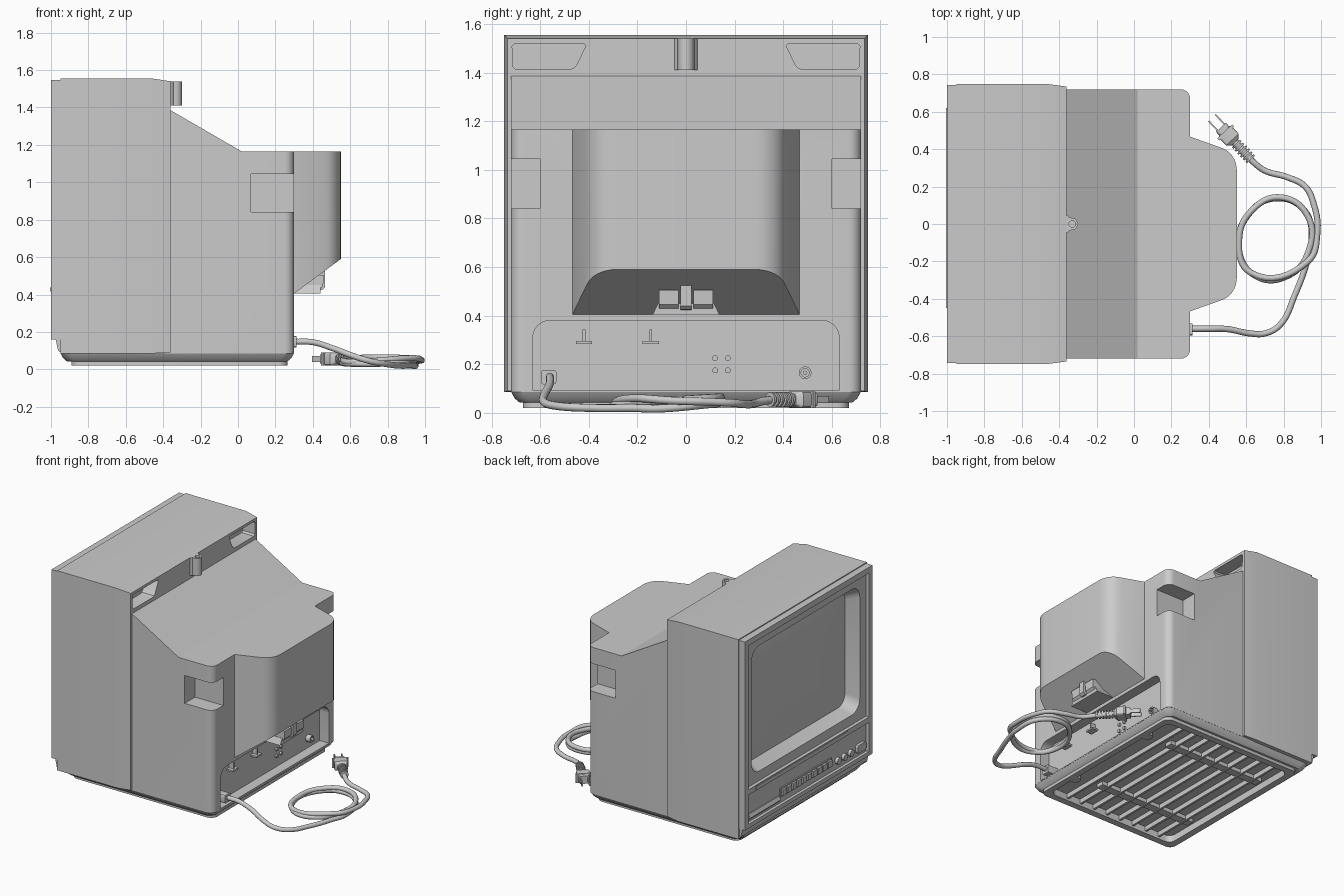
import bpy, bmesh, math
from mathutils import Matrix, Vector

if "Cube" in bpy.data.objects:
    bpy.data.objects.remove(bpy.data.objects["Cube"])

def loft(name, rings, smooth=True):
    """Skin a list of equal-length 3D rings and cap both ends."""
    bm = bmesh.new()
    vs = [[bm.verts.new(p) for p in r] for r in rings]
    n = len(vs[0])
    for a, b in zip(vs, vs[1:]):
        for i in range(n):
            bm.faces.new((a[i], a[(i + 1) % n], b[(i + 1) % n], b[i]))
    bm.faces.new(vs[0]); bm.faces.new(vs[-1])
    bmesh.ops.recalc_face_normals(bm, faces=bm.faces)
    me = bpy.data.meshes.new(name); bm.to_mesh(me); bm.free()
    ob = bpy.data.objects.new(name, me)
    bpy.context.collection.objects.link(ob)
    if smooth: shade(ob)
    return ob

def select(ob):
    bpy.ops.object.select_all(action='DESELECT')
    ob.select_set(True)
    bpy.context.view_layer.objects.active = ob

def shade(ob):
    select(ob)
    bpy.ops.object.shade_smooth_by_angle(angle=math.radians(30))

def ring(pts, axis, t):
    return [{'x': (t, u, v), 'y': (u, t, v), 'z': (u, v, t)}[axis] for u, v in pts]

def prism(name, pts, axis, a, b):
    return loft(name, [ring(pts, axis, a), ring(pts, axis, b)])

def rrect(u0, u1, v0, v1, r=0.0, n=6):
    if r == 0: return [(u0, v0), (u1, v0), (u1, v1), (u0, v1)]
    out = []
    for k, (cu, cv) in enumerate([(u1-r, v1-r), (u0+r, v1-r), (u0+r, v0+r), (u1-r, v0+r)]):
        for i in range(n + 1):
            a = math.pi / 2 * (k + i / n)
            out.append((cu + r * math.cos(a), cv + r * math.sin(a)))
    return out

def circle(cu, cv, r, n=20):
    return [(cu + r * math.cos(2*math.pi*i/n), cv + r * math.sin(2*math.pi*i/n)) for i in range(n)]

def box(name, x0, x1, y0, y1, z0, z1):
    return prism(name, rrect(x0, x1, y0, y1), 'z', z0, z1)

def boolean(ob, cutter, op='DIFFERENCE'):
    m = ob.modifiers.new('cut', 'BOOLEAN')
    m.operation, m.object, m.solver = op, cutter, 'EXACT'
    select(ob)
    bpy.ops.object.modifier_apply(modifier=m.name)
    bpy.data.objects.remove(cutter, do_unlink=True)
    shade(ob)

# Front housing shell and bezel
housing = loft('housing', [ring(rrect(-h, h, z0, z1), 'x', x) for x, h, z0, z1 in
    [(-0.95, .748, .085, 1.555), (-0.46, .748, .085, 1.555), (-0.36, .735, .09, 1.54)]])
bezel = prism('bezel', rrect(-.742, .742, .16, 1.548), 'x', -1.0, -0.95)
prism('lower_lip', [(-.975, .16), (-.962, .1), (-.94, .085), (-.94, .16)], 'y', -.735, .735)

# Screen surround: shallow step and sloped rounded opening
boolean(bezel, prism('c', rrect(-.70, .70, .445, 1.505), 'x', -1.02, -.975))
def funnel():
    return loft('c', [ring(rrect(-h, h, a, b, r), 'x', x) for x, h, a, b, r in
        [(-1.02, .645, .50, 1.455, .09), (-.96, .625, .52, 1.435, .09), (-.87, .585, .56, 1.395, .08)]])
boolean(bezel, funnel()); boolean(housing, funnel())
glass = []
for i in range(9):
    s = 1 - i / 8.2
    glass.append(ring([(u * s, .978 + (v - .978) * s) for u, v in
        rrect(-.605, .605, .54, 1.415, .08)], 'x', -.88 - .045 * (1 - s * s)))
loft('screen_glass', glass)

# Control strip under the screen
boolean(bezel, prism('c', rrect(-.70, .70, .19, .405), 'x', -1.02, -.978))
prism('trim_strip', rrect(-.45, .62, .415, .437), 'x', -1.004, -.97)
prism('control_door', [(-.985, .21), (-.998, .225), (-.985, .25), (-.97, .25), (-.97, .21)], 'y', .32, .68)
prism('button_bed', rrect(-.29, .31, .235, .30), 'x', -.986, -.97)
for i in range(10):
    y = -.255 + i * .059
    prism(f'button_{i}', rrect(y - .022, y + .022, .245, .29), 'x', -1.0, -.98)
for i in range(3):
    prism(f'knob_{i}', circle(-.36 - i * .075, .25, .024), 'x', -1.0, -.97)
prism('power_button', rrect(-.67, -.575, .22, .28, .012, 3), 'x', -1.0, -.97)

# Rear body: rounded plan intersected with the sloped side profile
r = .05
plan = [(-.40, -.72)] + [(.30 - r + r*math.cos(a), s*(.72 - r + r*abs(math.sin(a))))
    for s in (-1, 1) for a in [s * math.pi/2 * k/6 for k in (range(6, -1, -1) if s < 0 else range(7))]] + [(-.40, .72)]
body = prism('rear_body', plan, 'z', .085, 1.6)
boolean(body, prism('c', [(-.39, 0.0), (.5, 0.0), (.5, 1.165), (.02, 1.165), (-.36, 1.385), (-.39, 1.385)],
    'y', -.9, .9), 'INTERSECT')

# Corner grip notches and recessed connector bay
for s in (-1, 1):
    ys = sorted((s * .60, s * .8))
    boolean(body, box('c', .07, .4, *ys, .84, 1.045))
bay = [p for p in rrect(-.63, .63, .092, .38, .07) if p[1] > .23] + [(-.63, .092), (.63, .092)]
boolean(body, prism('c', bay, 'x', .225, .4))

# Rear tube cover with sloping underside
half = [(.28, .47), (.30, .467), (.455, .412)]
half += [(.44 + .11 * math.sin(a), .285 + .126 * math.cos(a)) for a in [.22 + (math.pi/2 - .22) * k/8 for k in range(1, 9)]]
cover = prism('tube_cover', half + [(x, -y) for x, y in reversed(half)], 'z', .38, 1.165)
boolean(cover, prism('c', [(.2, .331), (.6, .627), (.6, .2), (.2, .2)], 'y', -.6, .6))

# Cable wrap block under the cover
loft('wrap_base', [ring(rrect(.29, .44, -.137, .137), 'z', .405), ring(rrect(.29, .44, -.115, .115), 'z', .45)])
wrap = [(.30, .43), (.44, .43), (.455, .445), (.458, .505), (.38, .505), (.30, .45)]
for s in (-1, 1):
    prism('wrap_post', wrap, 'y', s * .03, s * .112)
prism('wrap_fin', [(.30, .41), (.45, .425), (.465, .44), (.465, .525), (.40, .525), (.30, .45)], 'y', -.022, .022)

# Hand recesses at the top of the rear face
for s in (-1, 1):
    cut = [(s*y, z) for y, z in [(.70, 1.413), (.712, 1.425), (.715, 1.508), (.705, 1.52), (.42, 1.52),
           (.412, 1.51), (.45, 1.432), (.462, 1.418), (.48, 1.413)]]
    boolean(housing, prism('c', cut, 'x', -.46, -.3))

# Top screw lug
lug = [(-.37, -.05), (-.355, -.045), (-.345, -.034)] + [(-.333 + .033*math.cos(a), .033*math.sin(a))
    for a in [math.pi/2 * k/6 for k in range(-6, 7)]] + [(-.345, .034), (-.355, .045), (-.37, .05)]
lug = prism('screw_lug', lug, 'z', 1.41, 1.54)
boolean(lug, prism('c', circle(-.33, 0, .018), 'z', 1.45, 1.6))

# Connector bay details
for y in (-.42, -.145):
    box('hook_stem', .22, .262, y - .006, y + .006, .29, .343)
    box('hook_bar', .22, .275, y - .033, y + .033, .284, .296)
for y in (.12, .172):
    for z in (.175, .225):
        prism('terminal', circle(y, z, .012, 12), 'x', .22, .24)
jack = prism('antenna_jack', circle(.49, .165, .026), 'x', .22, .26)
boolean(jack, prism('c', circle(.49, .165, .017), 'x', .235, .3))
prism('antenna_pin', circle(.49, .165, .009, 12), 'x', .22, .275)
prism('cord_inlet', rrect(-.597, -.533, .117, .177, .012, 3), 'x', .22, .312)

# Chamfered base and ribbed underside
base = loft('base', [ring(rrect(-.95 + i, .30 - i, -.72 + i, .72 - i, .05), 'z', z)
    for i, z in [(0, .087), (.015, .06), (.035, .043)]])
boolean(base, prism('c', rrect(-.84, .22, -.62, .62, .05), 'z', 0, .07))
rim = prism('foot_rim', rrect(-.89, .265, -.67, .67, .05), 'z', .02, .045)
boolean(rim, prism('c', rrect(-.84, .22, -.62, .62, .05), 'z', 0, .1))
for i in range(8):
    x = -.74 + i * .115
    box(f'bottom_rib_{i}', x - .008, x + .008, -.63, .63, .036, .075)
for s in (-1, 1):
    box('bottom_bar', -.8, .0, s * .36 - .03, s * .36 + .03, .042, .075)
    prism('base_screw_boss', circle(.2, s * .38, .035), 'z', .025, .075)

# Power cord: drop, two loose coils, run out to the plug
path = [(.31, -.56, .148), (.40, -.56, .145), (.50, -.562, .115), (.62, -.585, .07), (.70, -.585, .045),
        (.78, -.54, .03), (.86, -.38, .02), (.92, -.22, .02)]
for k in range(13):
    a = -.15 + 2 * math.pi * k / 7.2
    rad = .195 + .012 * math.sin(1.7 * k)
    path.append((.755 + rad * math.cos(a), -.08 + (rad + .025) * math.sin(a), .02 + .03 * min(k / 7, 1) + .014 * math.sin(a)))
path += [(.93, -.20, .06), (.98, -.05, .05), (.96, .11, .045), (.915, .20, .04), (.82, .25, .035),
         (.70, .285, .04), (.645, .325, .05), (.60, .372, .055)]
cu = bpy.data.curves.new('power_cord', 'CURVE')
cu.dimensions, cu.bevel_depth, cu.bevel_resolution = '3D', .0165, 3
cu.resolution_u, cu.use_fill_caps = 8, True
sp = cu.splines.new('BEZIER')
sp.bezier_points.add(len(path) - 1)
for bp, p in zip(sp.bezier_points, path):
    bp.co = p
    bp.handle_left_type = bp.handle_right_type = 'AUTO'
cord = bpy.data.objects.new('power_cord', cu)
bpy.context.collection.objects.link(cord)
select(cord)
bpy.ops.object.convert(target='MESH')

# Plug, built along local x then turned into place
frame = Matrix.Translation((.625, .345, .055)) @ Matrix.Rotation(math.radians(133), 4, 'Z')
def place(ob):
    ob.data.transform(frame)
for i in range(6):
    x, q = i * .021, .032 - abs(i - 3) * .001
    place(prism('strain_relief', circle(0, 0, q, 14), 'x', x, x + .011))
place(prism('relief_core', circle(0, 0, .021, 14), 'x', 0, .14))
place(loft('plug_body', [ring(rrect(-w, w, -h, h, .012, 3), 'x', x) for x, w, h in
    [(.125, .025, .022), (.145, .046, .034), (.20, .046, .034), (.21, .036, .028), (.235, .036, .028)]]))
place(box('plug_flange', .19, .205, -.055, .055, -.034, .034))
for s in (-1, 1):
    place(box('prong', .23, .305, s * .025 - .004, s * .025 + .004, -.015, .015))
